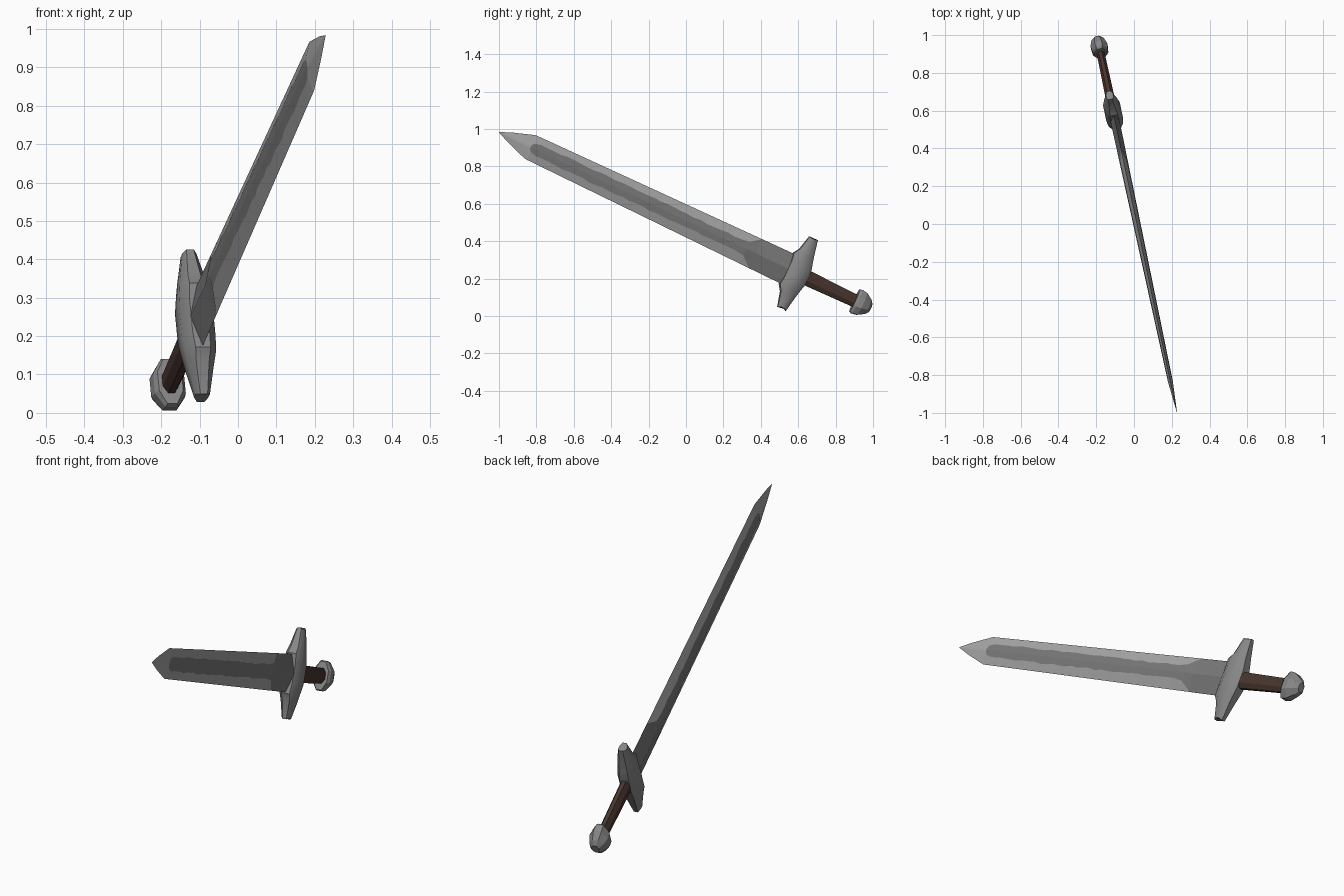
import bpy, bmesh, math, random
from mathutils import Matrix, Vector

if "Cube" in bpy.data.objects:
    bpy.data.objects.remove(bpy.data.objects["Cube"])

random.seed(4)
A, T = math.radians(12), math.radians(24.85)
ca, sa, ct, st = math.cos(A), math.sin(A), math.cos(T), math.sin(T)
TIP = Vector((0.228, -1.0, 0.983))
N = Vector((ca, sa, 0))                      # blade thickness
W = Vector((-sa * st, ca * st, ct))          # blade width
S = Vector((-sa * ct, ca * ct, -st))         # from tip to pommel


def place(n, w, s):
    return TIP + N * n + W * w + S * s


def mat(name, col):
    m = bpy.data.materials.new(name)
    m.diffuse_color = (*col, 1)
    m.use_nodes = True
    m.node_tree.nodes["Principled BSDF"].inputs["Base Color"].default_value = m.diffuse_color
    return m


edge_steel = mat("light_steel", (0.38, 0.38, 0.38))
dark_steel = mat("dark_steel", (0.19, 0.19, 0.19))
guard_steel = mat("guard_steel", (0.24, 0.24, 0.24))
leather = mat("brown_leather", (0.065, 0.036, 0.028))


def loft(name, rings, mats, smooth=None, rule=None):
    """Skin a list of equal rings of (n, w, s) points and cap both ends."""
    bm = bmesh.new()
    vs = [[bm.verts.new(place(*p)) for p in r] for r in rings]
    k = len(rings[0])
    for i in range(len(vs) - 1):
        for j in range(k):
            f = bm.faces.new((vs[i][j], vs[i][(j + 1) % k], vs[i + 1][(j + 1) % k], vs[i + 1][j]))
            if rule:
                f.material_index = rule(i, j)
    bm.faces.new(vs[0])
    bm.faces.new(vs[-1])
    bmesh.ops.recalc_face_normals(bm, faces=bm.faces)
    me = bpy.data.meshes.new(name)
    bm.to_mesh(me)
    bm.free()
    for m in mats:
        me.materials.append(m)
    ob = bpy.data.objects.new(name, me)
    bpy.context.collection.objects.link(ob)
    if smooth:
        bpy.ops.object.select_all(action='DESELECT')
        ob.select_set(True)
        bpy.context.view_layer.objects.active = ob
        bpy.ops.object.shade_smooth_by_angle(angle=math.radians(smooth))
    return ob


def oval(s, w, n, k=8):
    return [(n * math.cos(2 * math.pi * (j + 0.5) / k) / math.cos(math.pi / k),
             w * math.sin(2 * math.pi * (j + 0.5) / k) / math.cos(math.pi / k), s) for j in range(k)]


# Blade: lens section, dark centre strip with a ragged border
def half_width(s):
    return 0.07 * (s / 0.19) ** 0.85 if s < 0.19 else 0.07 + 0.0175 * (s - 0.19) / 1.54


def blade_ring(s, fu, fl):
    hw = max(half_width(s), 0.001)
    h = 0.0125 * min(s / 0.19, 1) + max(s - 0.19, 0) * 0.007 + 0.0005
    ws = [-hw, -min(fl, hw * 0.99), 0, min(fu, hw * 0.99), hw]
    thick = lambda w: h * (1 - (w / hw) ** 2)
    front = [(thick(w), w, s) for w in ws]
    back = [(-thick(w), w, s) for w in ws[3:0:-1]]
    return front + back


rows = [(0, 0, 0), (0.07, 0.004, 0.004), (0.188, 0.008, 0.008), (0.2, 0.025, 0.025), (0.235, 0.033, 0.033)]
rows += [(0.235 + 0.04 * i, 0.034 + random.uniform(-.004, .004), 0.034 + random.uniform(-.004, .004))
         for i in range(1, 31)]
rows += [(1.487, 0.042, 0.04), (1.545, 0.2, 0.2), (1.79, 0.2, 0.2)]
last = len(rows) - 2
loft("blade", [blade_ring(*r) for r in rows], [edge_steel, dark_steel],
     rule=lambda i, j: 1 if i == last or (i >= 2 and j in (1, 2, 5, 6)) else 0)


# Crossguard: lofted across the width, thick in the middle
def guard_ring(w, front, back, n):
    mid, half = (front + back) / 2, (back - front) / 2
    ring = []
    for c, q in ((.5, -1), (1, -.45), (1, .45), (.5, 1), (-.5, 1), (-1, .45), (-1, -.45), (-.5, -1)):
        s = mid + q * half
        flare = math.copysign(0.012 * q, w) if abs(w) > 0.18 else 0
        ring.append((n * c, w + flare, s))
    return ring


side = [(0.196, 1.774, 1.823, 0.019), (0.125, 1.754, 1.838, 0.034),
        (0.092, 1.732, 1.845, 0.040), (0.045, 1.738, 1.857, 0.045)]
stations = [(-w, f, b, n) for w, f, b, n in side] + side[::-1]
loft("crossguard", [guard_ring(*p) for p in stations], [guard_steel], smooth=40)

# Grip
loft("grip", [oval(1.84, 0.041, 0.024), oval(2.16, 0.034, 0.021)], [leather])

# Pommel
loft("pommel", [oval(s, w, n) for s, w, n in (
    (2.142, 0.064, 0.032), (2.155, 0.069, 0.041), (2.185, 0.064, 0.045),
    (2.222, 0.042, 0.033), (2.238, 0.022, 0.018))], [guard_steel])
